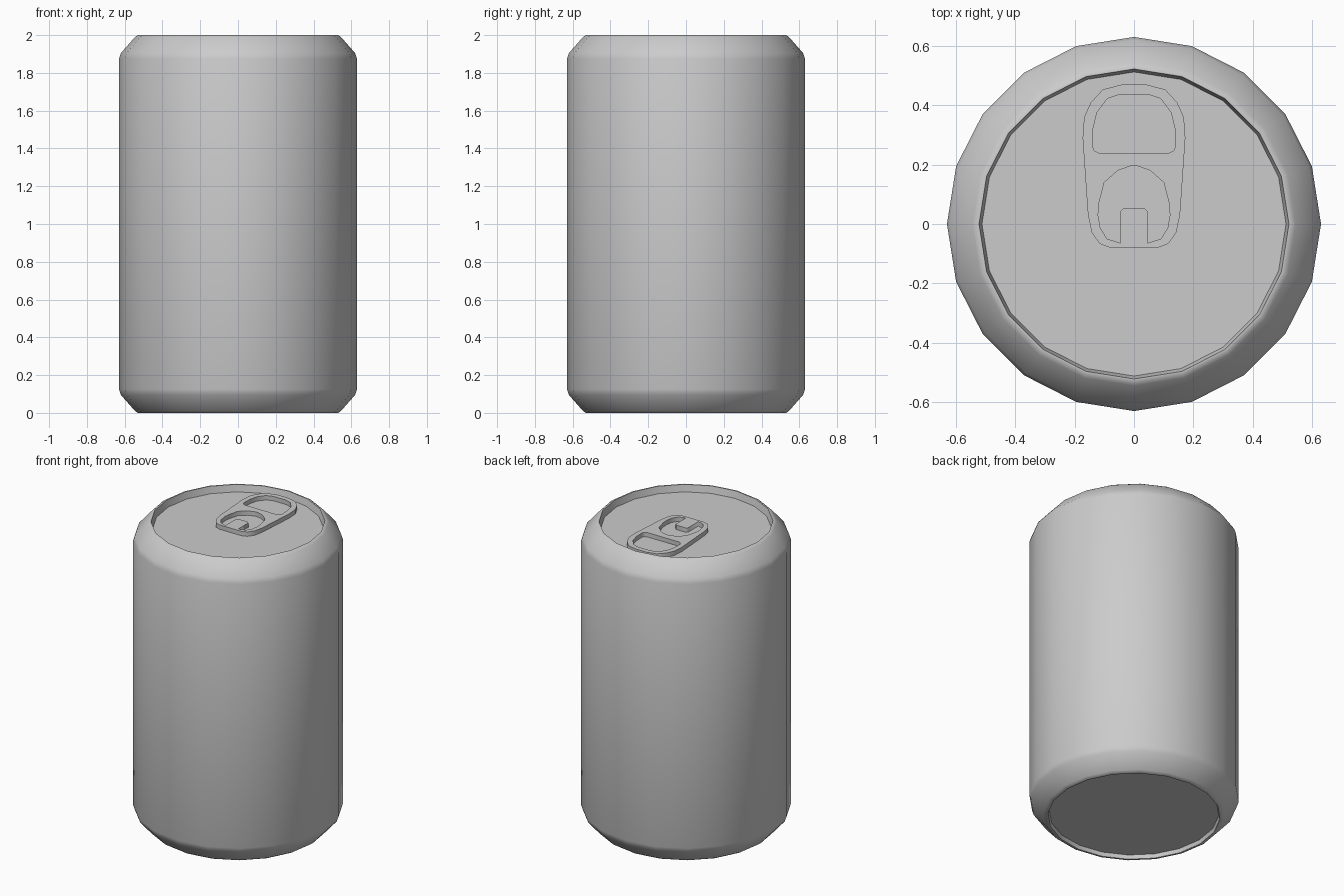
import bpy, bmesh, math

if "Cube" in bpy.data.objects:
    bpy.data.objects.remove(bpy.data.objects["Cube"])

SIDES = 20
LID_Z = 1.955


def lathe(name, profile):
    """Revolve (radius, z) points and close both ends with flat faces."""
    bm = bmesh.new()
    rings = [[bm.verts.new((r * math.cos(2 * math.pi * i / SIDES),
                            r * math.sin(2 * math.pi * i / SIDES), z))
              for i in range(SIDES)] for r, z in profile]
    for a, b in zip(rings, rings[1:]):
        for i in range(SIDES):
            j = (i + 1) % SIDES
            bm.faces.new((a[i], a[j], b[j], b[i]))
    bm.faces.new(rings[0][::-1])
    bm.faces.new(rings[-1])
    bmesh.ops.recalc_face_normals(bm, faces=bm.faces)
    mesh = bpy.data.meshes.new(name)
    bm.to_mesh(mesh)
    bm.free()
    obj = bpy.data.objects.new(name, mesh)
    bpy.context.collection.objects.link(obj)
    return obj


def mirrored(half):
    """Complete a right-hand half outline across x = 0."""
    return half + [(-x, y) for x, y in reversed(half)]


def plate(name, outlines, z, half_thickness):
    """Extruded flat plate; outlines after the first are holes."""
    curve = bpy.data.curves.new(name, 'CURVE')
    curve.dimensions = '2D'
    curve.fill_mode = 'BOTH'
    curve.extrude = half_thickness
    for pts in outlines:
        spline = curve.splines.new('POLY')
        spline.points.add(len(pts) - 1)
        for p, (x, y) in zip(spline.points, pts):
            p.co = (x, y, 0, 1)
        spline.use_cyclic_u = True
    obj = bpy.data.objects.new(name, curve)
    obj.location.z = z
    bpy.context.collection.objects.link(obj)
    select(obj)
    bpy.ops.object.convert(target='MESH')
    return bpy.context.object


def select(obj):
    bpy.ops.object.select_all(action='DESELECT')
    obj.select_set(True)
    bpy.context.view_layer.objects.active = obj


# Can body with bevelled shoulders and recessed lid and base
body = lathe("can_body", [
    (0.51, 0.025), (0.517, 0.0), (0.53, 0.0), (0.545, 0.01), (0.62, 0.095), (0.63, 0.125),
    (0.63, 1.875), (0.62, 1.905), (0.545, 1.99), (0.53, 2.0), (0.522, 2.0), (0.512, LID_Z)])
select(body)
bpy.ops.object.shade_smooth_by_angle(angle=math.radians(40))

# Pull tab: outer edge, finger hole, and rivet hole with a tongue
outer = mirrored([(0.04, 0.47), (0.105, 0.453), (0.145, 0.41), (0.168, 0.36), (0.173, 0.29),
                  (0.155, 0.03), (0.142, -0.03), (0.115, -0.067), (0.08, -0.08)])
finger_hole = mirrored([(0.045, 0.437), (0.09, 0.422), (0.125, 0.375), (0.138, 0.32),
                        (0.14, 0.265), (0.134, 0.247), (0.118, 0.239)])
rivet_hole = mirrored([(0.012, 0.195), (0.055, 0.18), (0.1, 0.14), (0.118, 0.07), (0.121, 0.03),
                       (0.113, -0.015), (0.09, -0.05), (0.046, -0.064),
                       (0.046, 0.042), (0.035, 0.053)])
tab = plate("pull_tab", [outer, finger_hole, rivet_hole], LID_Z + 0.014, 0.015)
